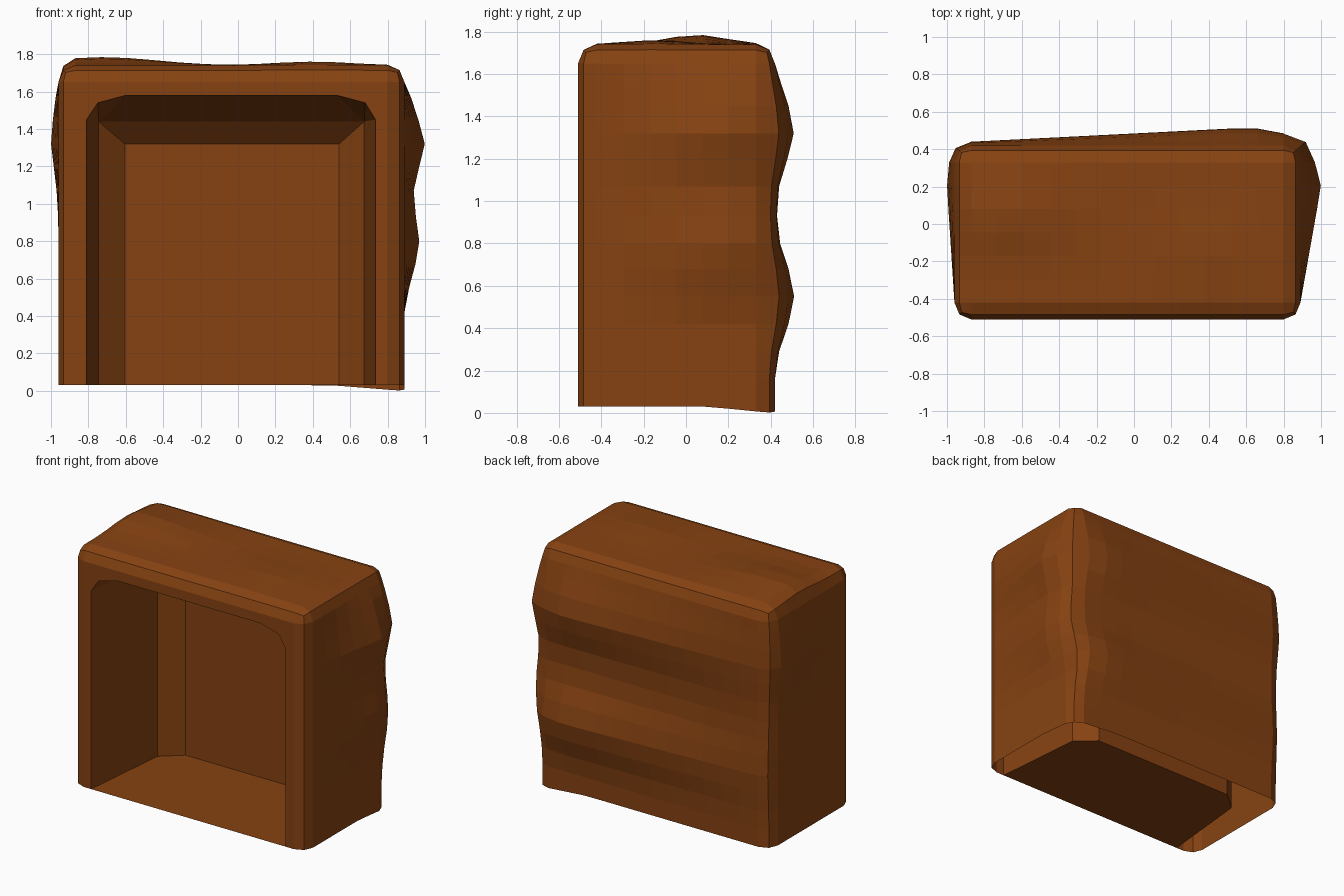
import bpy, bmesh
from math import exp
from mathutils import Vector

if "Cube" in bpy.data.objects:
    bpy.data.objects.remove(bpy.data.objects["Cube"])

mat = bpy.data.materials.new("brown")
mat.diffuse_color = (0.24, 0.055, 0.006, 1)
mat.use_nodes = True
mat.node_tree.nodes["Principled BSDF"].inputs["Base Color"].default_value = mat.diffuse_color


def finish(name, bm):
    me = bpy.data.meshes.new(name)
    bm.to_mesh(me)
    bm.free()
    me.materials.append(mat)
    ob = bpy.data.objects.new(name, me)
    bpy.context.collection.objects.link(ob)
    return ob


def ramp(v, a, b):
    return max(0.0, min(1.0, (v - a) / (b - a)))


def lookup(table, v):
    for (a, p), (b, q) in zip(table, table[1:]):
        if v <= b:
            return p + (q - p) * ramp(v, a, b)
    return table[-1][1]


X0, X1, Y0, Y1, Z0, Z1, R = -0.96, 0.89, -0.51, 0.42, 0.03, 1.74, 0.09

# bulge of each side by height
RIGHT = [(0.42, 0), (0.55, 0.025), (0.68, 0.06), (0.8, 0.08), (0.93, 0.062),
         (1.07, 0.05), (1.2, 0.08), (1.32, 0.11), (1.45, 0.075), (1.57, 0.035), (1.65, 0)]
LEFT = [(0.9, 0), (1.07, 0.01), (1.32, 0.04), (1.45, 0.03), (1.57, 0.015), (1.65, 0)]
BACK = [(0.16, 0), (0.29, 0.02), (0.42, 0.065), (0.55, 0.092), (0.68, 0.065), (0.8, 0.025),
        (0.93, 0.01), (1.07, 0.02), (1.2, 0.06), (1.32, 0.09), (1.45, 0.065),
        (1.57, 0.025), (1.65, 0)]

# outer shell: rounded box, open at the bottom, gridded then bulged
bm = bmesh.new()
bmesh.ops.create_cube(bm, size=1)
for v in bm.verts:
    v.co = Vector((X1 if v.co.x > 0 else X0, Y1 if v.co.y > 0 else Y0,
                   Z1 if v.co.z > 0 else -0.5))
edges = [e for e in bm.edges if any(v.co.z > 0 for v in e.verts)]
bmesh.ops.bevel(bm, geom=edges, offset=R, segments=2, profile=0.5, affect='EDGES')


def cut(axis, pos, clear=False):
    co, no = Vector(), Vector()
    co[axis], no[axis] = pos, 1
    bmesh.ops.bisect_plane(bm, geom=bm.verts[:] + bm.edges[:] + bm.faces[:],
                           plane_co=co, plane_no=no, clear_inner=clear)


cut(2, Z0, True)
bmesh.ops.delete(bm, geom=[f for f in bm.faces if all(v.co.y < Y0 + 0.001 for v in f.verts)],
                 context='FACES')
for i in range(1, 12):
    cut(0, X0 + R + (X1 - X0 - 2 * R) * i / 12)
for i in range(1, 6):
    cut(1, Y0 + R + (Y1 - Y0 - 2 * R) * i / 6)
for z in (0.16, 0.29, 0.42, 0.55, 0.68, 0.8, 0.93, 1.07, 1.2, 1.32, 1.45, 1.57):
    cut(2, z)
for v in bm.verts:
    x, y, z = v.co
    side = ramp(y, -0.42, 0.2) * (1 - 0.3 * ramp(y, 0.2, 0.33))
    v.co.x += lookup(RIGHT, z) * ramp(x, X1 - R, X1) * side
    v.co.x -= lookup(LEFT, z) * ramp(-x, -X0 - R, -X0) * side
    v.co.y += (lookup(BACK, z) * ramp(y, Y1 - R, Y1)
               * (0.2 + 0.8 * ramp(x, -0.9, 0.55)) * (1 - 0.3 * ramp(x, 0.65, 0.8)))
    bump = (0.045 * exp(-((x + 0.72) / 0.4) ** 2 - ((y - 0.05) / 0.2) ** 2)
            + 0.02 * exp(-((x - 0.4) / 0.3) ** 2 - ((y + 0.15) / 0.2) ** 2))
    v.co.z += bump * ramp(z, Z1 - R, Z1)
    if z < 0.1:
        v.co.z -= 0.03 * ramp(x, 0.5, 0.88) * ramp(y, 0.1, 0.4)
bmesh.ops.recalc_face_normals(bm, faces=bm.faces[:])
if sum(f.normal.dot(f.calc_center_median() - Vector((0, 0, 0.9))) for f in bm.faces) < 0:
    bmesh.ops.reverse_faces(bm, faces=bm.faces[:])
finish("outer_shell", bm)

# front frame and tapered recess with its floor
opening = [(-0.81, Z0), (-0.81, 1.45), (-0.75, 1.54), (-0.6, 1.58),
           (0.53, 1.58), (0.68, 1.54), (0.735, 1.45), (0.735, Z0)]


def box_ring(x0, x1, z):
    return [(x0, Z0)] + [(x0, z)] * 3 + [(x1, z)] * 3 + [(x1, Z0)]


bm = bmesh.new()
rings = [[bm.verts.new((x, y, z)) for x, z in pts] for pts, y in
         ((opening, Y0), (box_ring(-0.745, 0.675, 1.44), 0.15),
          (box_ring(-0.605, 0.54, 1.32), 0.27))]
for a, b in zip(rings, rings[1:]):
    for i in range(7):
        bm.faces.new((a[i], b[i], b[i + 1], a[i + 1]))
f, m, b = rings
bm.faces.new(b[::-1])
bm.faces.new((f[0], f[7], m[7], b[7], b[0], m[0]))
outer = [bm.verts.new((x, Y0, z)) for x, z in
         ((X0 + R, Z0), (X0 + R, Z1 - R), (X1 - R, Z1 - R), (X1 - R, Z0))]
bm.faces.new((outer + f[::-1])[::-1])
bmesh.ops.remove_doubles(bm, verts=bm.verts[:], dist=0.0005)
finish("front_recess", bm)
